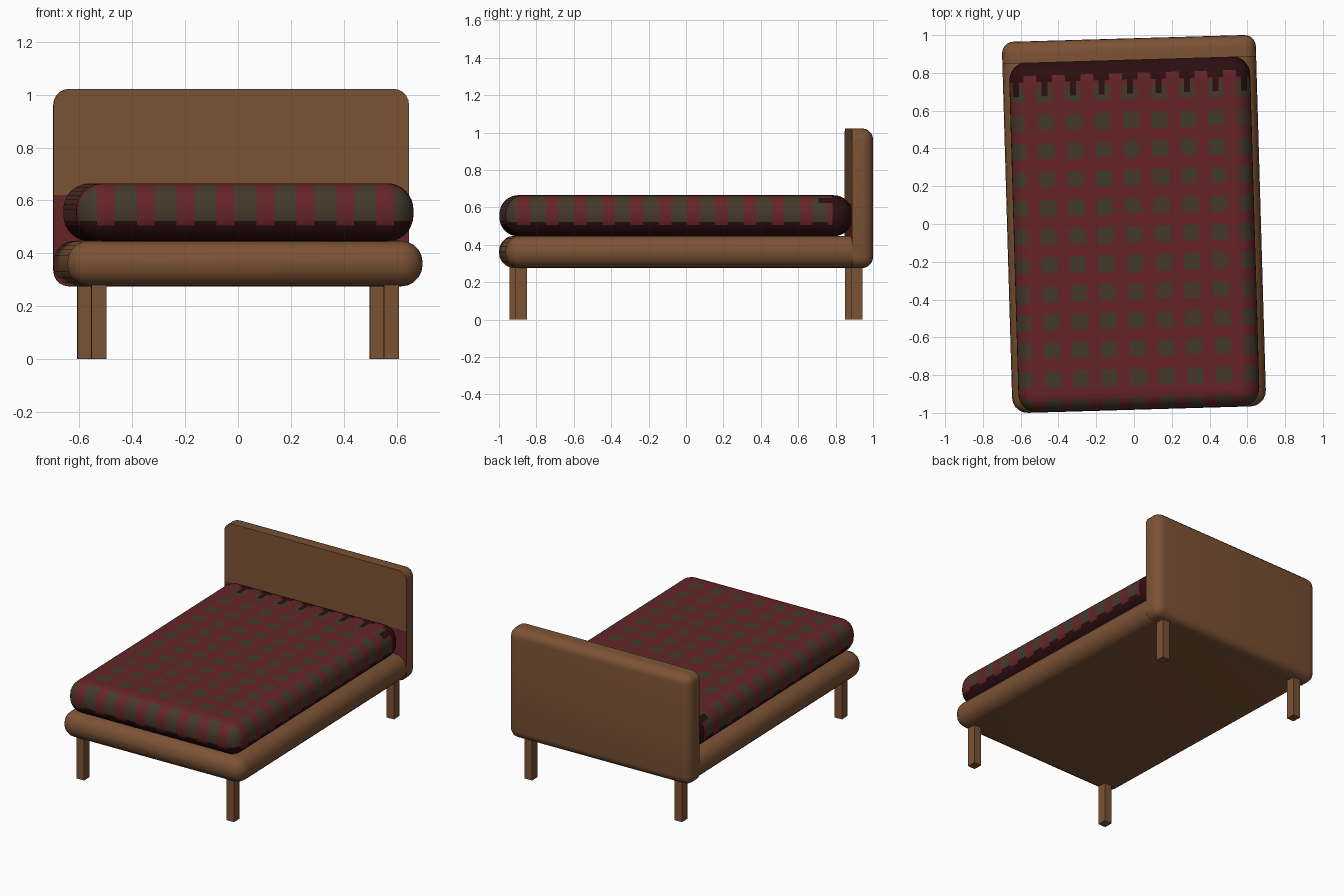
import bpy, bmesh, math
from mathutils import Vector

if "Cube" in bpy.data.objects:
    bpy.data.objects.remove(bpy.data.objects["Cube"])

TURN = 0.029            # the whole bed is turned slightly about z
PITCH, HALF = 0.151, 0.042   # check spacing and half size of a check
ROW0 = 0.70             # y of the rearmost row of checks


def material(name, rgb):
    m = bpy.data.materials.new(name)
    m.diffuse_color = (*rgb, 1)
    m.use_nodes = True
    m.node_tree.nodes["Principled BSDF"].inputs["Base Color"].default_value = m.diffuse_color
    return m


WOOD = material("brown wood", (0.200, 0.085, 0.035))
RED = material("blanket red", (0.135, 0.018, 0.021))
CHECK = material("olive check", (0.058, 0.042, 0.024))
DARK = material("dark maroon", (0.026, 0.0045, 0.0055))


def box(lo, hi):
    bm = bmesh.new()
    bmesh.ops.create_cube(bm, size=1)
    lo, hi = Vector(lo), Vector(hi)
    for v in bm.verts:
        v.co = (lo + hi) / 2 + Vector(a * b for a, b in zip(v.co, hi - lo))
    return bm


def bevel(bm, edges, offset, segments):
    bmesh.ops.bevel(bm, geom=edges, offset=offset, segments=segments,
                    profile=0.5, affect='EDGES', clamp_overlap=True)


def cut(bm, co, normal):
    bmesh.ops.bisect_plane(bm, geom=bm.verts[:] + bm.edges[:] + bm.faces[:],
                           dist=1e-5, plane_co=co, plane_no=normal)


def finish(bm, name, mats, smooth=True):
    bmesh.ops.recalc_face_normals(bm, faces=bm.faces[:])
    me = bpy.data.meshes.new(name)
    bm.to_mesh(me)
    bm.free()
    for m in mats:
        me.materials.append(m)
    ob = bpy.data.objects.new(name, me)
    bpy.context.collection.objects.link(ob)
    ob.rotation_euler.z = TURN
    if smooth:
        bpy.ops.object.select_all(action='DESELECT')
        ob.select_set(True)
        bpy.context.view_layer.objects.active = ob
        bpy.ops.object.shade_smooth_by_angle(angle=math.radians(35))
    return ob


# Bed frame: rounded slab
bm = box((-0.672, -0.983, 0.275), (0.672, 0.983, 0.448))
bevel(bm, bm.edges[:], 0.082, 5)
finish(bm, "bed_frame", [WOOD])

# Headboard: sharp front edge, rounded back, red lining low on its front
bm = box((-0.672, 0.868, 0.275), (0.672, 0.983, 1.022))
rear = [e for e in bm.edges if max(v.co.y for v in e.verts) > 0.95]
bevel(bm, rear, 0.06, 5)
cut(bm, (0, 0, 0.62), (0, 0, 1))
bm.normal_update()
for f in bm.faces:
    if f.normal.y < -0.9 and f.calc_center_median().z < 0.62:
        f.material_index = 1
finish(bm, "headboard", [WOOD, RED])

# Legs
for side, sx in (("left", -1), ("right", 1)):
    for end, sy in (("front", -1), ("back", 1)):
        x, y = sx * 0.553, sy * 0.897
        bm = box((x - 0.028, y - 0.031, 0), (x + 0.028, y + 0.031, 0.3))
        finish(bm, f"{end}_{side}_leg", [WOOD], smooth=False)

# Mattress with checked blanket, cut along the pattern lines
bm = box((-0.638, -0.982, 0.445), (0.638, 0.874, 0.665))
bevel(bm, bm.edges[:], 0.1, 8)
for i in range(-4, 5):
    for d in (-HALF, -0.016, 0.016, HALF):
        cut(bm, (i * PITCH + d, 0, 0), (1, 0, 0))
for k in range(12):
    for d in (-HALF, HALF):
        cut(bm, (0, ROW0 - k * PITCH + d, 0), (0, 1, 0))
for y in (0.69, 0.765, 0.80):
    cut(bm, (0, y, 0), (0, 1, 0))
for z in (0.505, 0.522):
    cut(bm, (0, 0, z), (0, 0, 1))


def off(value, start):
    """Distance to the nearest check centre line."""
    return abs((value - start + PITCH / 2) % PITCH - PITCH / 2)


for f in bm.faces:
    c = f.calc_center_bounds()
    dx, dy = off(c.x, 0), off(c.y, ROW0)
    in_check = dx < HALF and dy < HALF and c.y < 0.75
    back_edge = 0.69 if dx < 0.016 else 0.765 if dx < HALF else 0.80
    hem = 0.522 if in_check else 0.505
    if c.z < hem or c.y > back_edge:
        f.material_index = 2
    elif in_check:
        f.material_index = 1
finish(bm, "mattress_blanket", [RED, CHECK, DARK])
